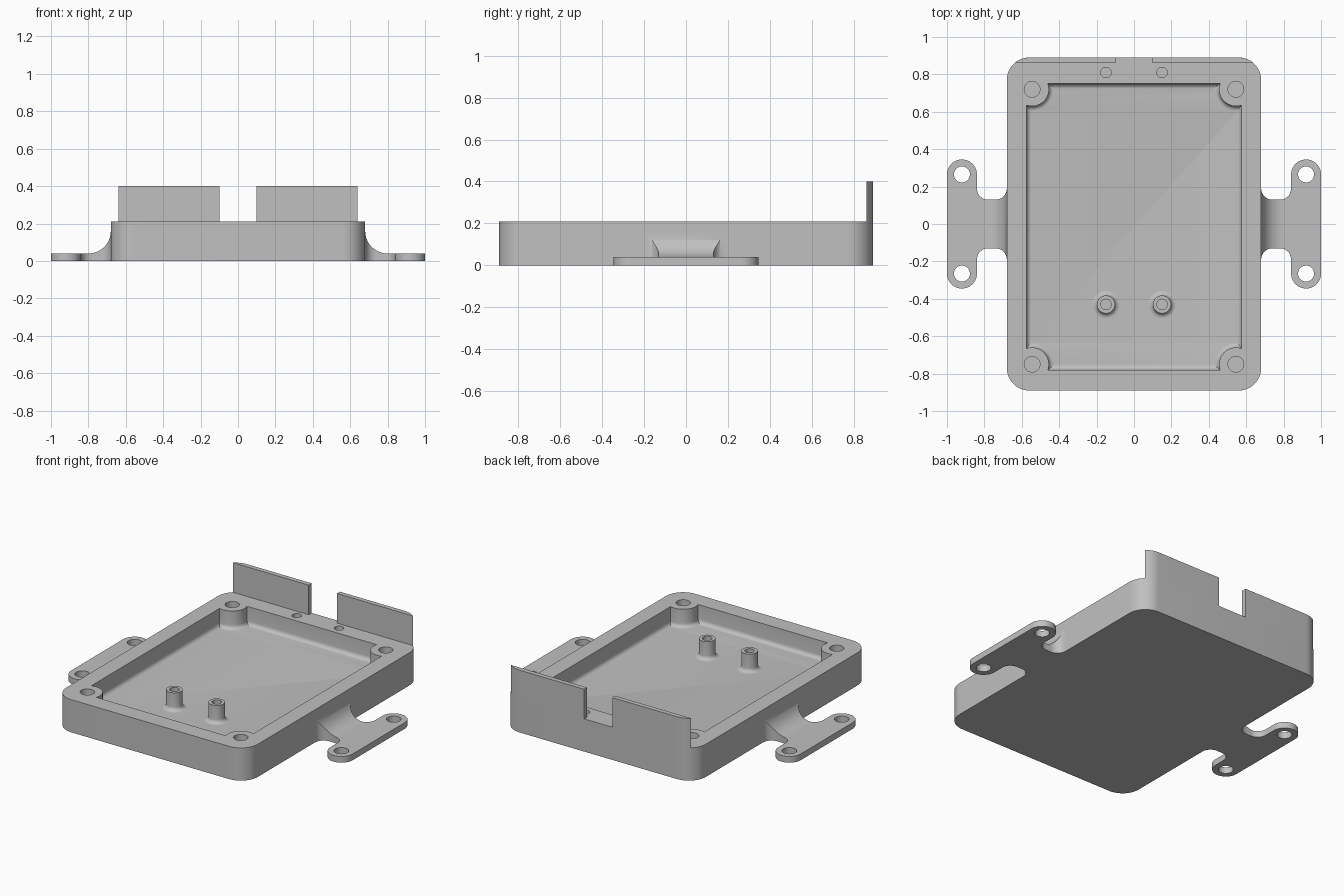
import bpy, bmesh, math
from mathutils import Vector

cube = bpy.data.objects.get("Cube")
if cube:
    bpy.data.objects.remove(cube, do_unlink=True)

grey = bpy.data.materials.new("plain grey")
grey.use_nodes = True
colour = (0.53, 0.53, 0.53, 1)
grey.diffuse_color = colour
grey.node_tree.nodes["Principled BSDF"].inputs["Base Color"].default_value = colour

TOP, FLOOR, FILLET = 0.21, 0.095, 0.025


def arc(cx, cy, r, start, end, n=10):
    angles = [math.radians(start + (end - start) * i / n) for i in range(n + 1)]
    return [(cx + r * math.cos(a), cy + r * math.sin(a)) for a in angles]


def finish(name, bm):
    bmesh.ops.recalc_face_normals(bm, faces=bm.faces)
    mesh = bpy.data.meshes.new(name)
    bm.to_mesh(mesh)
    bm.free()
    mesh.materials.append(grey)
    obj = bpy.data.objects.new(name, mesh)
    bpy.context.collection.objects.link(obj)
    return obj


def prism(name, pts, lo, hi, along_y=False, bevel=0):
    """Extrude an outline along z, or an xz outline along y."""
    bm = bmesh.new()
    verts = [bm.verts.new((a, lo, b) if along_y else (a, b, lo)) for a, b in pts]
    base = bm.faces.new(verts)
    step = (0, hi - lo, 0) if along_y else (0, 0, hi - lo)
    rim = list(base.edges)
    new = bmesh.ops.extrude_face_region(bm, geom=[base], use_keep_orig=True)["geom"]
    bmesh.ops.translate(bm, vec=step, verts=[v for v in new if isinstance(v, bmesh.types.BMVert)])
    bmesh.ops.recalc_face_normals(bm, faces=bm.faces)
    if bevel:
        bmesh.ops.bevel(bm, geom=rim, offset=bevel, segments=5, profile=0.5, affect='EDGES')
    return finish(name, bm)


def combine(target, tool, operation='DIFFERENCE'):
    mod = target.modifiers.new("cut", 'BOOLEAN')
    mod.operation, mod.object, mod.solver = operation, tool, 'EXACT'
    bpy.context.view_layer.objects.active = target
    bpy.ops.object.modifier_apply(modifier=mod.name)
    bpy.data.objects.remove(tool, do_unlink=True)


def drill(target, x, y, r, lo, hi=0.5):
    combine(target, prism("drill", arc(x, y, r, 0, 360, 32)[:-1], lo, hi))


def smooth(obj):
    bpy.ops.object.select_all(action='DESELECT')
    obj.select_set(True)
    bpy.context.view_layer.objects.active = obj
    bpy.ops.object.shade_smooth_by_angle(angle=math.radians(30))


# Tray body with rounded corners
W, D, R = 0.68, 0.89, 0.12
outline = []
for sx, sy, a in ((1, 1, 0), (-1, 1, 90), (-1, -1, 180), (1, -1, 270)):
    outline += arc(sx * (W - R), sy * (D - R), R, a, a + 90, 12)
body = prism("tray_body", outline, 0, TOP)

# Pocket whose corners go around the screw bosses, filleted at the floor
BOSS_R, GAP, BOSS_X = 0.09, 0.03, 0.545
lean = math.degrees(math.asin(GAP / BOSS_R))
boss_arc = arc(0, 0, BOSS_R, 180 - lean, 270 + lean, 16)
corners = [(1, 1, 0.72), (1, -1, -0.75), (-1, -1, -0.75), (-1, 1, 0.72)]
pocket = []
for sx, sy, cy in corners:
    pts = [(sx * (BOSS_X + x), cy + sy * y) for x, y in boss_arc]
    pocket += pts if sx == sy else pts[::-1]
combine(body, prism("pocket", pocket, FLOOR, 0.5, bevel=FILLET))

# Screw holes in the bosses and in the back rim
for sx, sy, cy in corners:
    drill(body, sx * BOSS_X, cy, 0.042, 0.06)
for sx in (1, -1):
    drill(body, sx * 0.15, 0.81, 0.028, 0.1)
smooth(body)

# Hollow posts on the floor, with a flared foot
flare = arc(0.048 + FILLET, FLOOR + FILLET, FILLET, 180, 270, 5)
post_profile = [(0, 0.11), (0.028, 0.11), (0.028, TOP), (0.048, TOP)] + flare
post_profile += [(flare[-1][0], FLOOR - 0.01), (0, FLOOR - 0.01)]
for side, sx in (("left", 1), ("right", -1)):
    bm = bmesh.new()
    ring = [bm.verts.new((sx * 0.15 + r, -0.43, z)) for r, z in post_profile]
    edges = [bm.edges.new(pair) for pair in zip(ring, ring[1:])]
    bmesh.ops.spin(bm, geom=ring + edges, cent=Vector((sx * 0.15, -0.43, 0)),
                   axis=(0, 0, 1), angle=math.tau, steps=32)
    bmesh.ops.remove_doubles(bm, verts=bm.verts, dist=1e-5)
    smooth(finish(side + "_post", bm))

# Back wall panels following the rounded corners
INNER = D - 0.03
bend = math.degrees(math.asin((INNER - D + R) / R))
panel = [(0.10, INNER)] + arc(W - R, D - R, R, bend, 90, 8) + [(0.10, D)]
for side, sx in (("left", 1), ("right", -1)):
    smooth(prism(side + "_back_panel", [(sx * x, y) for x, y in panel], TOP, 0.40))

# Mounting ears: plan outline crossed with a swept side profile
half = arc(0.74, 0.19, 0.06, 180, 270) + arc(0.78, 0.19, 0.06, 270, 360)
half += arc(0.92, 0.265, 0.08, 180, 0, 20)
plan = half + [(x, -y) for x, y in reversed(half)]
sweep = [(0.6, -0.1), (1.1, -0.1), (1.1, 0.04)] + arc(0.80, 0.16, 0.12, 270, 180, 14)
sweep += [(0.6, 0.16)]
for side, sx in (("left", 1), ("right", -1)):
    ear = prism(side + "_mounting_ear", [(sx * x, y) for x, y in plan], 0, 0.3)
    combine(ear, prism("sweep", [(sx * x, z) for x, z in sweep], -0.5, 0.5, along_y=True), 'INTERSECT')
    for y in (0.265, -0.265):
        drill(ear, sx * 0.92, y, 0.043, -0.1)
    smooth(ear)
